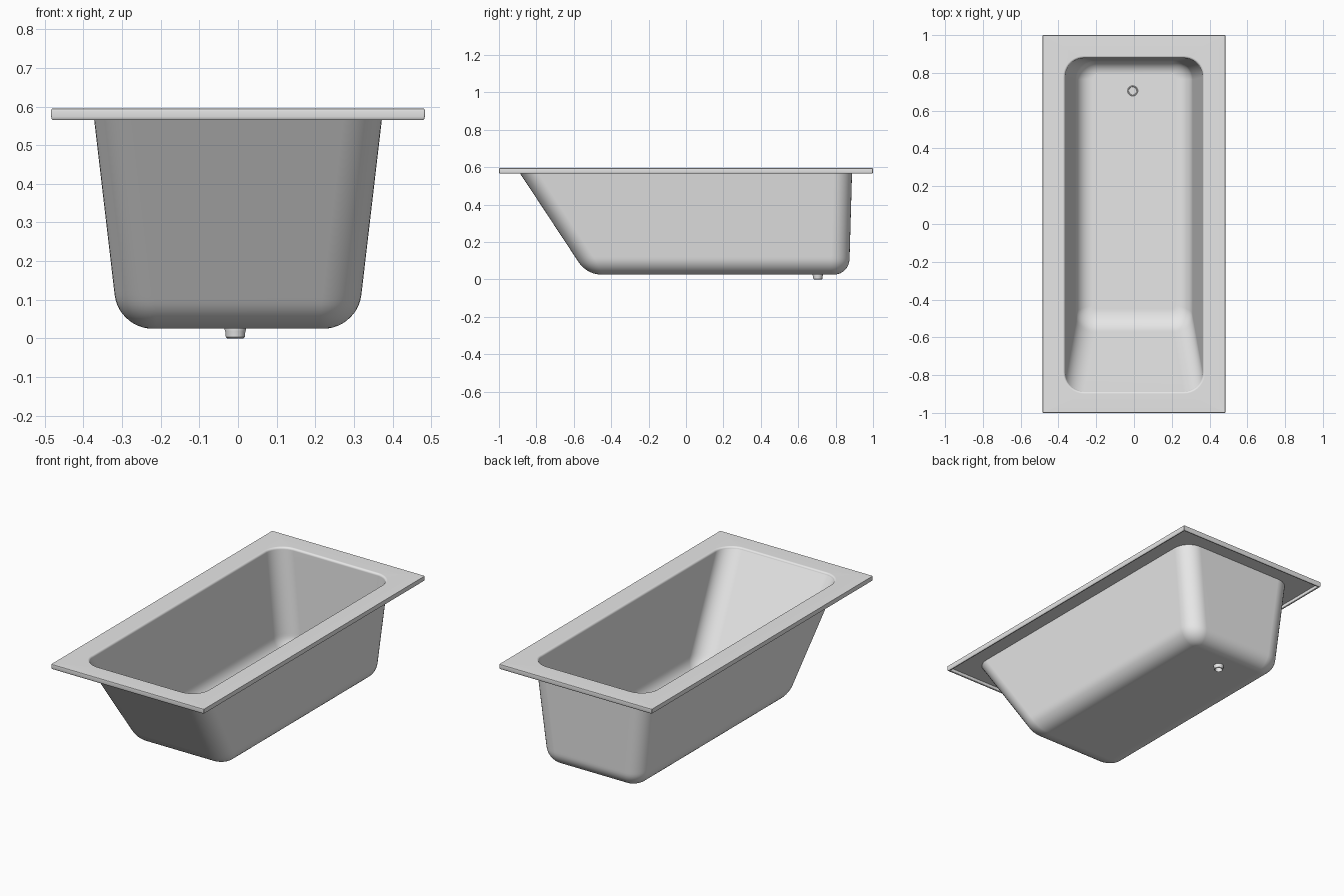
import bpy, bmesh, math
from mathutils import Matrix

if "Cube" in bpy.data.objects:
    bpy.data.objects.remove(bpy.data.objects["Cube"])

enamel = bpy.data.materials.new("light_grey_enamel")
enamel.diffuse_color = (0.8, 0.8, 0.8, 1)
enamel.use_nodes = True
enamel.node_tree.nodes["Principled BSDF"].inputs["Base Color"].default_value = enamel.diffuse_color

SEG = 10            # points per plan corner
FLOOR = 0.025       # underside of the basin
WALL = 0.01         # sheet thickness
RIM_TOP = 0.595
RIM_LOW = 0.565
# each wall: position at floor height, outward lean per unit height, floor fillet radius
SIDE, BACK, FRONT = (0.309, 0.117, 0.10), (0.872, 0.029, 0.085), (0.53, 0.66, 0.15)


def finish(name, bm):
    bmesh.ops.recalc_face_normals(bm, faces=bm.faces)
    mesh = bpy.data.meshes.new(name)
    bm.to_mesh(mesh)
    bm.free()
    mesh.materials.append(enamel)
    ob = bpy.data.objects.new(name, mesh)
    bpy.context.collection.objects.link(ob)
    bpy.ops.object.select_all(action='DESELECT')
    bpy.context.view_layer.objects.active = ob
    ob.select_set(True)
    bpy.ops.object.shade_smooth_by_angle(angle=math.radians(35))
    wn = ob.modifiers.new("even_shading", 'WEIGHTED_NORMAL')
    wn.keep_sharp = True
    return ob


def rounded_rect(x, front, back, r, z):
    """Closed plan outline with rounded corners."""
    pts = []
    corners = ((x - r, back - r), (r - x, back - r), (r - x, r - front), (x - r, r - front))
    for i, (cx, cy) in enumerate(corners):
        for k in range(SEG):
            a = math.pi / 2 * (i + k / (SEG - 1))
            pts.append((cx + r * math.cos(a), cy + r * math.sin(a), z))
    return pts


def reach(h, base, lean, r):
    """Distance of a leaning wall, filleted into the floor, at height h."""
    a = math.acos(lean / math.hypot(1, lean))
    if h < r * (1 - math.cos(a)):
        return base - r * math.tan(a / 2) + math.sqrt(r * r - (r - h) ** 2)
    return base + lean * h


def inward(wall, t):
    base, lean, r = wall
    return base + lean * t - t * math.hypot(1, lean), lean, r - t


def basin_rings(t, top):
    """Outlines of the basin from floor to top, moved inward by t."""
    walls = [inward(w, t) for w in (SIDE, FRONT, BACK)]
    heights = [0.1 * (1 - math.cos(math.pi / 2 * k / 12)) for k in range(13)]
    heights += [0.25, 0.4, top - FLOOR - t]
    rings = []
    for h in heights:
        x, f, b = (reach(h, *w) for w in walls)
        inset = walls[0][0] + walls[0][1] * h - x
        rings.append(rounded_rect(x, f, b, max(0.025, 0.1 - inset), FLOOR + t + h))
    return rings, (x, f, b)


# --- Tub: underside, folded rim and inside as one continuous loft ---
outer, _ = basin_rings(0, RIM_TOP - WALL)
inner, (ix, iy0, iy1) = basin_rings(WALL, RIM_TOP - 0.012)

rim = []
rim_profile = ((0.012, RIM_TOP - WALL), (0.012, RIM_LOW + 0.002), (0.010, RIM_LOW),
               (0.005, RIM_LOW), (0.002, RIM_LOW + 0.003), (0.0005, RIM_LOW + 0.009),
               (0, RIM_TOP - 0.007), (0.0012, RIM_TOP - 0.002), (0.004, RIM_TOP))
for d, z in rim_profile:
    rim.append(rounded_rect(0.484 - d, 1 - d, 1 - d, 0.004, z))

# rolled edge of the opening
roll = []
for k in range(5, 0, -1):
    a = math.pi / 2 * k / 5
    d = 0.012 * (1 - math.cos(a))
    roll.append(rounded_rect(ix + d, iy0 + d, iy1 + d, 0.1 + d,
                             RIM_TOP - 0.012 + 0.012 * math.sin(a)))

bm = bmesh.new()
loops = [[bm.verts.new(p) for p in ring] for ring in outer + rim + roll + inner[::-1]]
for a, b in zip(loops, loops[1:]):
    for i in range(len(a)):
        j = (i + 1) % len(a)
        bm.faces.new((a[i], a[j], b[j], b[i]))
bm.faces.new(loops[0])
bm.faces.new(loops[-1])
finish("tub", bm)

# --- Drain: turned fitting through the floor ---
DX, DY, N = -0.007, 0.705, 32
profile = ((0.021, 0), (0.0245, 0.003), (0.026, 0.018), (0.0275, 0.022), (0.0275, 0.034),
           (0.0275, 0.036), (0.025, 0.038), (0.022, 0.037), (0.020, 0.034), (0.019, 0.004))
bm = bmesh.new()
cols = []
for i in range(N):
    a = 2 * math.pi * i / N
    cols.append([bm.verts.new((DX + r * math.cos(a), DY + r * math.sin(a), z)) for r, z in profile])
for i in range(N):
    a, b = cols[i], cols[(i + 1) % N]
    for k in range(len(profile)):
        m = (k + 1) % len(profile)
        bm.faces.new((a[k], b[k], b[m], a[m]))
finish("drain_fitting", bm)

# --- Drain grate: crossed bars ---
bm = bmesh.new()
for sx, sy in ((0.042, 0.007), (0.007, 0.042)):
    bmesh.ops.create_cube(bm, size=1, matrix=Matrix.Translation((DX, DY, 0.0355))
                          @ Matrix.Diagonal((sx, sy, 0.003, 1)))
finish("drain_grate", bm)
